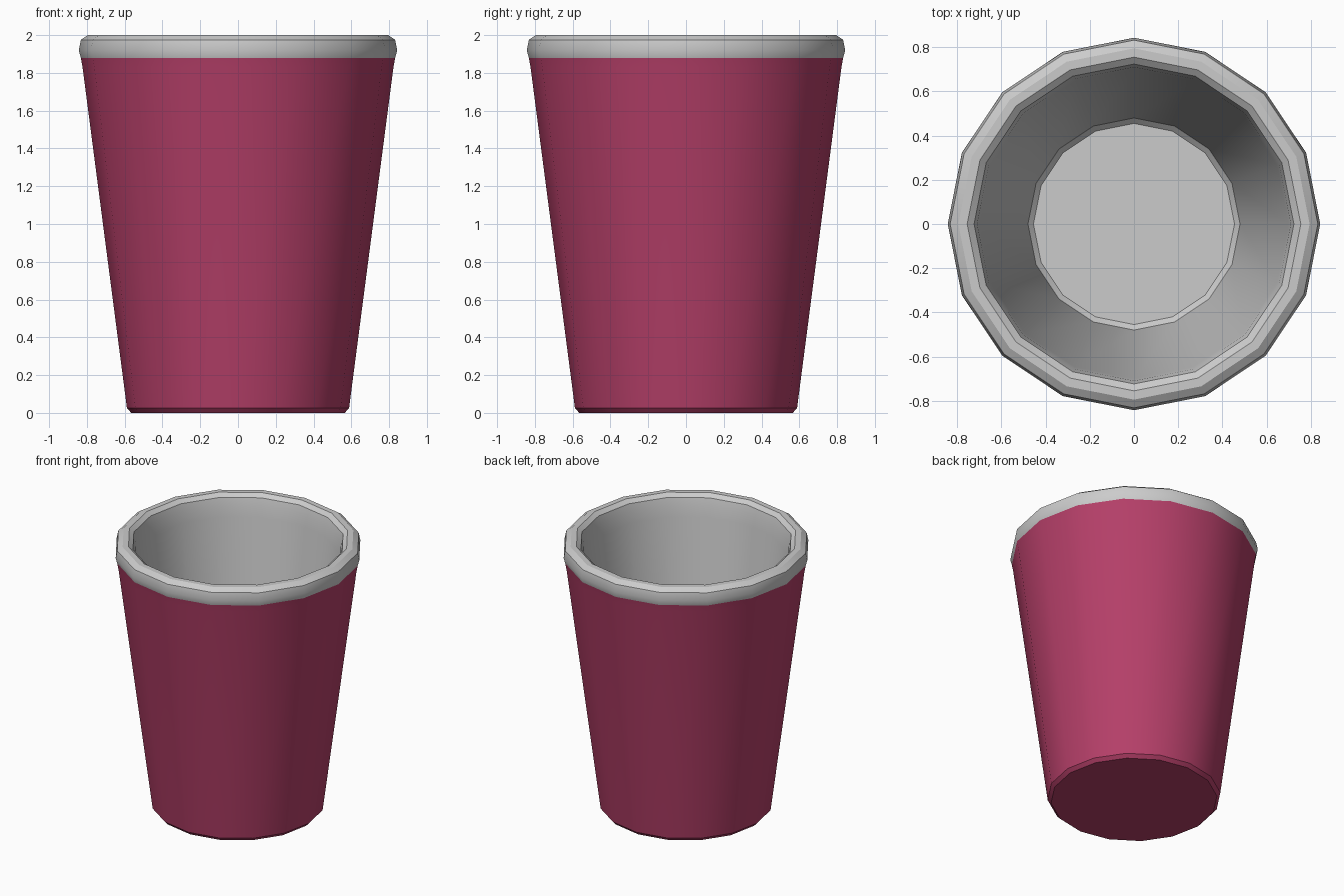
import bpy, bmesh
from math import cos, sin, pi

if "Cube" in bpy.data.objects:
    bpy.data.objects.remove(bpy.data.objects["Cube"])

SIDES = 16


def lathe(name, profile, color=None, cap_first=False, cap_last=False):
    """Spin an (r, z) profile around z, optionally closing its ends."""
    bm = bmesh.new()
    rings = [[bm.verts.new((r * cos(2 * pi * i / SIDES), r * sin(2 * pi * i / SIDES), z))
              for i in range(SIDES)] for r, z in profile]
    for a, b in zip(rings, rings[1:]):
        for i in range(SIDES):
            j = (i + 1) % SIDES
            bm.faces.new((a[i], a[j], b[j], b[i]))
    if cap_first:
        bm.faces.new(rings[0][::-1])
    if cap_last:
        bm.faces.new(rings[-1])
    mesh = bpy.data.meshes.new(name)
    bm.to_mesh(mesh)
    bm.free()
    ob = bpy.data.objects.new(name, mesh)
    bpy.context.collection.objects.link(ob)
    if color:
        mat = bpy.data.materials.new(name + "_colour")
        mat.diffuse_color = color
        mat.use_nodes = True
        mat.node_tree.nodes["Principled BSDF"].inputs["Base Color"].default_value = mat.diffuse_color
        mesh.materials.append(mat)
    bpy.ops.object.select_all(action='DESELECT')
    ob.select_set(True)
    bpy.context.view_layer.objects.active = ob
    bpy.ops.object.shade_smooth_by_angle(angle=pi / 6)
    return ob


# Red tapered outside with a chamfered foot
lathe("cup_outside",
      [(0.565, 0), (0.588, 0.025), (0.823, 1.83), (0.832, 1.88)],
      (0.46, 0.05, 0.14, 1), cap_first=True)

# Grey rolled rim, continuing into the inner wall and floor
lathe("rim_and_lining",
      [(0.832, 1.88), (0.843, 1.92), (0.832, 1.975), (0.795, 2.0),
       (0.755, 2.0), (0.724, 1.975), (0.71, 1.92), (0.70, 1.84),
       (0.48, 0.12), (0.455, 0.095)],
      cap_last=True)
